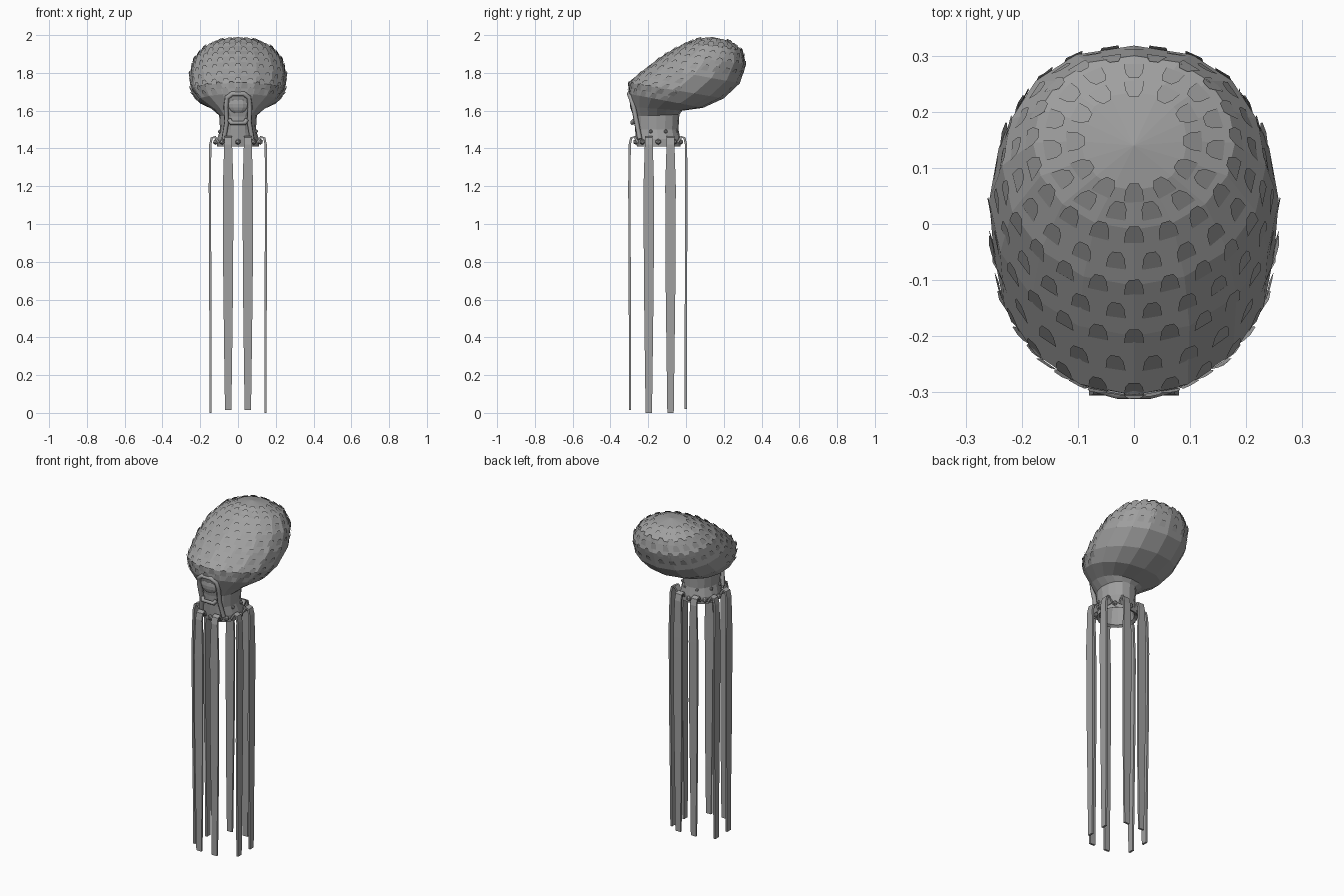
import bpy, bmesh, math
from mathutils import Vector
from mathutils.bvhtree import BVHTree

old = bpy.data.objects.get("Cube")
if old:
    bpy.data.objects.remove(old, do_unlink=True)

grey = bpy.data.materials.new("mid grey")
grey.use_nodes = True
GREY = (0.35, 0.35, 0.35, 1)
grey.diffuse_color = GREY
grey.node_tree.nodes["Principled BSDF"].inputs["Base Color"].default_value = GREY


def finish(bm, name, recalc=True):
    if recalc:
        bmesh.ops.recalc_face_normals(bm, faces=bm.faces[:])
    mesh = bpy.data.meshes.new(name)
    bm.to_mesh(mesh)
    bm.free()
    mesh.materials.append(grey)
    obj = bpy.data.objects.new(name, mesh)
    bpy.context.collection.objects.link(obj)
    return obj


def bridge(bm, a, b):
    n = len(a)
    for i in range(n):
        bm.faces.new((a[i], a[(i + 1) % n], b[(i + 1) % n], b[i]))


# Head and neck: tilted rings as (front y, front z, back y, back z, half width)
RINGS = [
    (-.22, 1.53, -.08, 1.53, .07), (-.245, 1.42, -.05, 1.42, .095),
    (-.26, 1.41, -.03, 1.41, .11), (-.265, 1.45, -.03, 1.45, .11),
    (-.27, 1.50, -.04, 1.50, .095), (-.275, 1.57, -.035, 1.58, .10),
    (-.285, 1.62, -.02, 1.60, .14), (-.305, 1.69, .09, 1.615, .215),
    (-.305, 1.75, .20, 1.665, .25), (-.20, 1.835, .285, 1.745, .258),
    (-.11, 1.90, .318, 1.845, .235), (-.01, 1.955, .30, 1.92, .18),
    (.06, 1.98, .235, 1.968, .095),
]
SIDES = 16


def ring_point(ring, a):
    yf, zf, yb, zb, w = ring
    t = (1 - math.cos(a)) / 2
    s = math.sin(a)
    power = 0.85 if t > 0.5 else 1
    return Vector((math.copysign(abs(s) ** power, s) * w,
                   yf + (yb - yf) * t, zf + (zb - zf) * t))


bm = bmesh.new()
loops = [[bm.verts.new(ring_point(r, 2 * math.pi * i / SIDES)) for i in range(SIDES)]
         for r in RINGS]
for lo, hi in zip(loops, loops[1:]):
    bridge(bm, lo, hi)
bm.faces.new(loops[0])
pole = bm.verts.new((0, .14, 1.99))
for i in range(SIDES):
    bm.faces.new((loops[-1][i], loops[-1][(i + 1) % SIDES], pole))
bmesh.ops.recalc_face_normals(bm, faces=bm.faces[:])
bm.normal_update()
surface = BVHTree.FromBMesh(bm)
finish(bm, "head_and_neck")


# Scales: thin tapered plates whose free tips point to the crown
def blend(u):
    i = min(int(u), len(RINGS) - 2)
    f = u - i
    return [p + (q - p) * f for p, q in zip(RINGS[i], RINGS[i + 1])]


OUTLINE = [(-.5, 0), (-.42, .65), (-.22, 1), (.22, 1), (.42, .65), (.5, 0)]
bm = bmesh.new()
rows = 11
for row in range(rows):
    u = 7.0 + row * 0.47
    ring = blend(u)
    count = max(10, round(24 * ring[4] / .25))
    for k in range(count):
        a = 2 * math.pi * (k + .5 * (row % 2)) / count
        base = ring_point(ring, a)
        # the underside at the back stays bare
        if u < 9 and math.cos(a) < -0.1:
            continue
        up = (ring_point(blend(min(u + .3, 12)), a) - base).normalized()
        if u > 11.7:
            up = (Vector((0, .14, 1.99)) - base).normalized()
        side = (ring_point(ring, a + .05) - base).normalized()
        corners = []
        for x, v in OUTLINE:
            loc, nor, _, _ = surface.find_nearest(base + side * x * .036 + up * v * .036)
            corners.append(bm.verts.new(loc + nor * (.002 + .006 * v)))
        bm.faces.new(corners)
finish(bm, "head_scales", recalc=False)


# Tentacles: flat ribbons that arch off the neck rim and hang straight down
def tentacle(name, foot, out, bottom):
    out = Vector(out)
    across = Vector((-out.y, out.x, 0))
    path = [(-.045, 1.43, .036), (-.025, 1.462, .04), (-.008, 1.455, .04),
            (0, 1.42, .042), (.002, 1.2, .056), (0, .7, .052),
            (-.002, .3, .042), (-.002, bottom, .034)]
    bm = bmesh.new()
    sections = []
    for i, (r, z, w) in enumerate(path):
        p, q = path[max(i - 1, 0)], path[min(i + 1, len(path) - 1)]
        along = (out * (q[0] - p[0]) + Vector((0, 0, q[1] - p[1]))).normalized()
        thick = along.cross(across).normalized() * .006
        centre = Vector((foot[0], foot[1], z)) + out * r
        half = across * w / 2
        sections.append([bm.verts.new(centre + o) for o in
                         (half + thick, half - thick, -half - thick, thick - half)])
    for lo, hi in zip(sections, sections[1:]):
        bridge(bm, lo, hi)
    bm.faces.new(sections[0])
    bm.faces.new(sections[-1])
    finish(bm, name)


for s, label in ((1, "left"), (-1, "right")):
    tentacle(label + "_front_tentacle", (s * .052, -.298), (0, -1, 0), .015)
    tentacle(label + "_back_tentacle", (s * .052, 0), (0, 1, 0), .02)
    tentacle(label + "_fore_side_tentacle", (s * .147, -.197), (s, 0, 0), 0)
    tentacle(label + "_rear_side_tentacle", (s * .147, -.082), (s, 0, 0), 0)


# Small knobs around the neck rim
bm = bmesh.new()
for z, r, size, turn in ((1.435, .118, .016, 0), (1.49, .104, .011, .5)):
    for k in range(8):
        a = math.pi / 4 * (k + turn)
        made = bmesh.ops.create_icosphere(bm, subdivisions=1, radius=size)
        bmesh.ops.translate(bm, verts=made["verts"],
                            vec=(r * math.sin(a), -.147 - r * math.cos(a), z))
finish(bm, "rim_knobs")


# Face: arched hood around a rounded mouth bulb with a lower lip
def tube(name, points, radius):
    curve = bpy.data.curves.new(name, "CURVE")
    curve.dimensions = "3D"
    curve.bevel_depth = radius
    curve.bevel_resolution = 1
    curve.use_fill_caps = True
    spline = curve.splines.new("POLY")
    spline.points.add(len(points) - 1)
    for p, co in zip(spline.points, points):
        p.co = (*co, 1)
    curve.materials.append(grey)
    obj = bpy.data.objects.new(name, curve)
    bpy.context.collection.objects.link(obj)


half_arch = [(.075, -.245, 1.45), (.06, -.262, 1.54), (.064, -.278, 1.62),
             (.058, -.292, 1.67), (.03, -.300, 1.69)]
tube("face_hood", half_arch + [(-x, y, z) for x, y, z in reversed(half_arch)], .013)
tube("lower_lip", [(-.045, -.272, 1.55), (-.035, -.285, 1.535), (.035, -.285, 1.535),
                   (.045, -.272, 1.55)], .012)

bm = bmesh.new()
bmesh.ops.create_uvsphere(bm, u_segments=12, v_segments=8, radius=1)
for v in bm.verts:
    v.co = (v.co.x * .055, -.272 + v.co.y * .025, 1.635 + v.co.z * .05)
finish(bm, "mouth_bulb")
